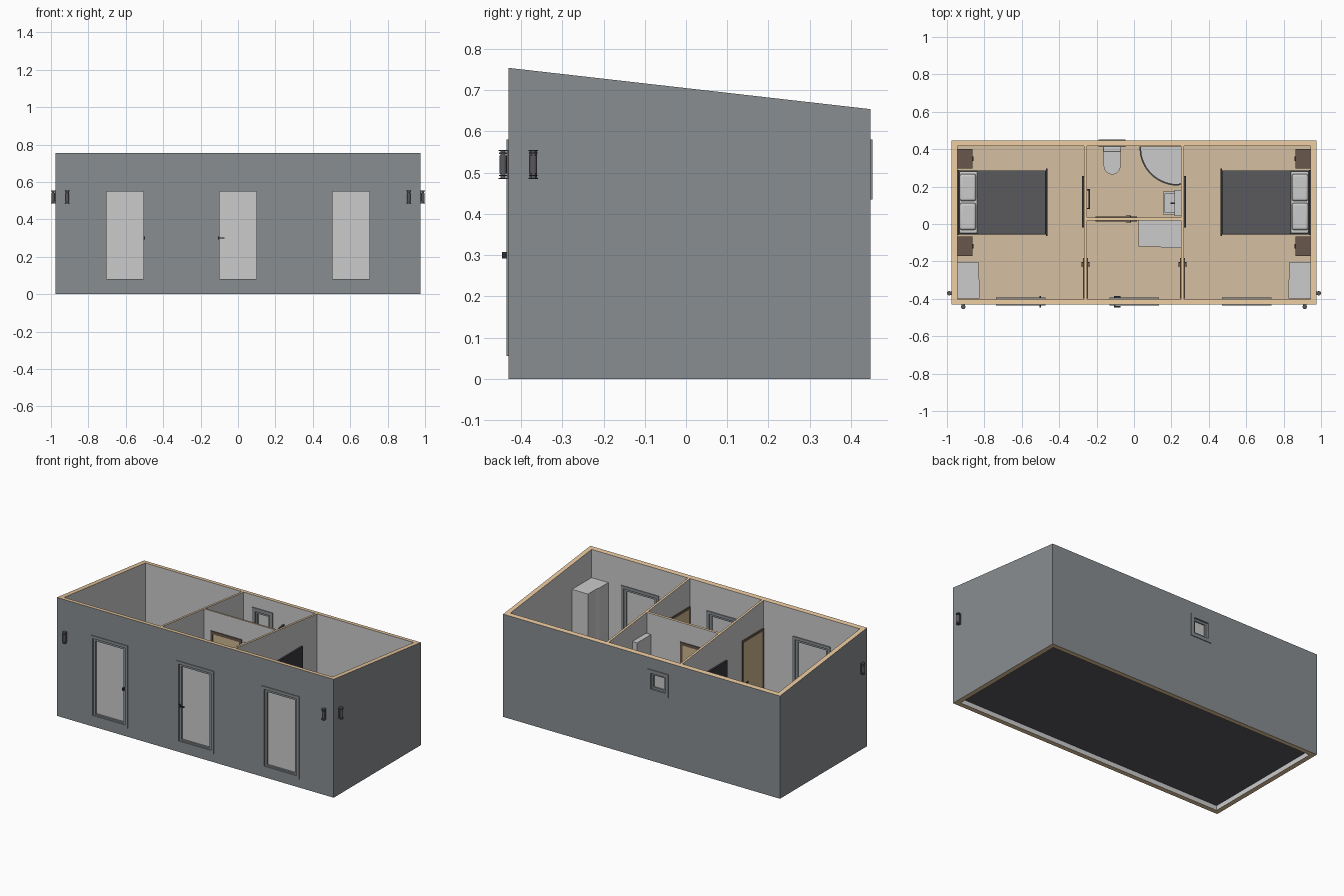
import bpy, bmesh, math
from mathutils import Matrix

if "Cube" in bpy.data.objects:
    bpy.data.objects.remove(bpy.data.objects["Cube"])


def material(name, rgb):
    m = bpy.data.materials.new(name)
    m.diffuse_color = (*rgb, 1)
    m.use_nodes = True
    m.node_tree.nodes["Principled BSDF"].inputs["Base Color"].default_value = m.diffuse_color
    return m


SLATE = material("slate_cladding", (0.25, 0.27, 0.28))
WOOD = material("timber_core", (0.80, 0.57, 0.34))
FLOOR = material("floor_boards", (0.66, 0.52, 0.36))
DARK = material("dark_grey", (0.10, 0.10, 0.11))
BLACK = material("black_metal", (0.04, 0.04, 0.045))
BROWN = material("brown_wood", (0.14, 0.095, 0.07))
DOOR = material("door_wood", (0.62, 0.47, 0.28))

FLOOR_Z = 0.045


def top_z(y):
    return 0.754 - 0.114 * (y + 0.43)


def smooth(ob):
    bpy.ops.object.select_all(action='DESELECT')
    ob.select_set(True)
    bpy.context.view_layer.objects.active = ob
    bpy.ops.object.shade_smooth_by_angle(angle=math.radians(40))


def finish(name, bm, mat=None):
    bmesh.ops.recalc_face_normals(bm, faces=bm.faces)
    me = bpy.data.meshes.new(name)
    bm.to_mesh(me)
    bm.free()
    ob = bpy.data.objects.new(name, me)
    bpy.context.collection.objects.link(ob)
    if mat:
        me.materials.append(mat)
    return ob


def boxes(name, specs, mat=None, bevel=0, sx=1):
    """One object from several (x0, x1, y0, y1, z0, z1) boxes; sx=-1 mirrors in x."""
    bm = bmesh.new()
    for x0, x1, y0, y1, z0, z1 in specs:
        m = Matrix.Translation((sx * (x0 + x1) / 2, (y0 + y1) / 2, (z0 + z1) / 2))
        bmesh.ops.create_cube(bm, size=1, matrix=m @ Matrix.Diagonal((abs(x1 - x0), abs(y1 - y0), abs(z1 - z0), 1)))
    ob = finish(name, bm, mat)
    if bevel:
        b = ob.modifiers.new("bevel", 'BEVEL')
        b.width, b.segments = bevel, 4
        smooth(ob)
    return ob


def prism(name, pts, z0, z1, mat=None):
    """Extruded plan outline; z1 may be a function of y."""
    bm = bmesh.new()
    up = z1 if callable(z1) else (lambda y: z1)
    lo = [bm.verts.new((x, y, z0)) for x, y in pts]
    hi = [bm.verts.new((x, y, up(y))) for x, y in pts]
    bm.faces.new(lo)
    bm.faces.new(hi)
    for i in range(len(pts)):
        j = (i + 1) % len(pts)
        bm.faces.new((lo[i], lo[j], hi[j], hi[i]))
    ob = finish(name, bm, mat)
    smooth(ob)
    return ob


def rect(x0, x1, y0, y1):
    return [(x0, y0), (x1, y0), (x1, y1), (x0, y1)]


def arc(cx, cy, rx, ry, a0, a1, n=16):
    return [(cx + rx * math.cos(math.radians(a0 + (a1 - a0) * i / n)),
             cy + ry * math.sin(math.radians(a0 + (a1 - a0) * i / n))) for i in range(n + 1)]


def frame(x0, x1, z0, z1, w, y0, y1):
    return [(x0, x0 + w, y0, y1, z0, z1), (x1 - w, x1, y0, y1, z0, z1),
            (x0 + w, x1 - w, y0, y1, z1 - w, z1), (x0 + w, x1 - w, y0, y1, z0, z0 + w)]


# outer wall ring: cladding outside, plaster inside, timber on top and bottom edges
bm = bmesh.new()
rings = []
for pts in (rect(-0.975, 0.975, -0.43, 0.447), rect(-0.945, 0.945, -0.40, 0.417)):
    rings.append(([bm.verts.new((x, y, 0)) for x, y in pts],
                  [bm.verts.new((x, y, top_z(y))) for x, y in pts]))
(ob_, ot), (ib, it) = rings
for i in range(4):
    j = (i + 1) % 4
    for quad, idx in (((ob_[i], ob_[j], ot[j], ot[i]), 0), ((ib[i], ib[j], it[j], it[i]), 1),
                      ((ot[i], ot[j], it[j], it[i]), 2), ((ob_[i], ob_[j], ib[j], ib[i]), 2)):
        bm.faces.new(quad).material_index = idx
walls = finish("outer_walls", bm)
for m in (SLATE, None, WOOD):
    walls.data.materials.append(m)

# openings for three glazed doors and the back window
DOORS = (-0.605, 0.001, 0.603)
cuts = [(x - 0.115, x + 0.115, -0.5, -0.35, 0.065, 0.565) for x in DOORS]
cuts.append((-0.17, -0.066, 0.37, 0.5, 0.455, 0.56))
cutter = boxes("opening_cutter", cuts)
cutter.hide_render = True
mod = walls.modifiers.new("openings", 'BOOLEAN')
mod.operation, mod.object, mod.solver = 'DIFFERENCE', cutter, 'EXACT'
bpy.context.view_layer.objects.active = walls
bpy.ops.object.modifier_apply(modifier=mod.name)
bpy.data.objects.remove(cutter)

# floor
boxes("floor_base", [(-0.945, 0.945, -0.40, 0.417, 0.03, 0.04)], DARK)
boxes("floor_boards", [(-0.945, 0.945, -0.40, 0.417, 0.04, FLOOR_Z)], FLOOR)

# glazed doors and window
for i, x in enumerate(DOORS):
    boxes(f"door_frame_{i}", frame(x - 0.1325, x + 0.1325, 0.055, 0.58, 0.018, -0.435, -0.394)
          + frame(x - 0.115, x + 0.115, 0.066, 0.564, 0.016, -0.428, -0.402), SLATE)
    boxes(f"door_glass_{i}", [(x - 0.10, x + 0.10, -0.416, -0.410, 0.08, 0.55)])
    hx, s = (x + 0.104, -1) if i == 0 else (x - 0.104, 1)
    if i < 2:
        reach = 0.004 if i == 0 else 0.032
        for y0, y1, k in ((-0.446, -0.428, -0.442), (-0.402, -0.384, -0.388)):
            boxes(f"door_handle_{i}", [(hx - 0.004, hx + 0.004, y0, y1, 0.292, 0.308),
                                       tuple(sorted((hx, hx + s * reach))) + (k - 0.004, k + 0.004, 0.297, 0.303)], BLACK)
boxes("window_frame", frame(-0.191, -0.045, 0.435, 0.58, 0.022, 0.412, 0.452)
      + frame(-0.17, -0.066, 0.456, 0.559, 0.014, 0.42, 0.44), SLATE)
boxes("window_glass", [(-0.157, -0.079, 0.427, 0.432, 0.469, 0.546)])


# interior partitions with timber top edges
def partition(name, x0, x1, y0, y1):
    ob = prism(name, rect(x0, x1, y0, y1), FLOOR_Z, top_z)
    ob.data.materials.append(None)
    ob.data.materials.append(WOOD)
    for f in ob.data.polygons:
        f.material_index = int(f.normal.z > 0.5)


partition("partition_left", -0.266, -0.252, -0.40, 0.417)
partition("partition_right", 0.252, 0.266, -0.40, 0.417)
partition("partition_bath", -0.252, 0.252, 0.02, 0.034)

# wooden interior doors: casing, leaf and lever
for s, n in ((-1, "left"), (1, "right")):
    boxes(f"inner_door_{n}", [(0.248, 0.270, -0.385, -0.195, FLOOR_Z, 0.56)], DOOR, sx=s)
    boxes(f"inner_casing_{n}", [(0.246, 0.272, -0.398, -0.383, FLOOR_Z, 0.575),
                                (0.246, 0.272, -0.197, -0.182, FLOOR_Z, 0.575),
                                (0.246, 0.272, -0.383, -0.197, 0.56, 0.575)], BROWN, sx=s)
    boxes(f"inner_lever_{n}", [(0.238, 0.280, -0.208, -0.202, 0.297, 0.303),
                               (0.238, 0.243, -0.23, -0.202, 0.297, 0.303),
                               (0.275, 0.280, -0.23, -0.202, 0.297, 0.303)], BLACK, sx=s)
boxes("bath_door", [(-0.19, 0.0, 0.016, 0.038, FLOOR_Z, 0.56)], DOOR)
boxes("bath_casing", [(-0.205, -0.188, 0.014, 0.040, FLOOR_Z, 0.578), (-0.002, 0.015, 0.014, 0.040, FLOOR_Z, 0.578),
                      (-0.188, -0.002, 0.014, 0.040, 0.56, 0.578)], BROWN)
boxes("bath_lever", [(-0.022, -0.016, 0.008, 0.046, 0.297, 0.303), (-0.044, -0.016, 0.008, 0.012, 0.297, 0.303),
                     (-0.044, -0.016, 0.042, 0.046, 0.297, 0.303)], BLACK)

# two mirrored bedrooms
for s, n in ((-1, "left"), (1, "right")):
    boxes(f"bed_frame_{n}", [(0.47, 0.94, -0.055, 0.285, 0.065, 0.105), (0.935, 0.944, -0.06, 0.29, FLOOR_Z, 0.25),
                             (0.463, 0.470, -0.064, 0.296, FLOOR_Z, 0.15)], BLACK, sx=s)
    boxes(f"mattress_{n}", [(0.472, 0.934, -0.05, 0.28, 0.105, 0.15)], bevel=0.008, sx=s)
    boxes(f"blanket_{n}", [(0.471, 0.84, -0.056, 0.287, 0.10, 0.156)], DARK, bevel=0.006, sx=s)
    for k, y in enumerate((0.04, 0.195)):
        boxes(f"pillow_{n}_{k}", [(0.845, 0.932, y - 0.073, y + 0.073, 0.148, 0.18)], bevel=0.014, sx=s)
    for k, y in enumerate((-0.12, 0.35)):
        boxes(f"nightstand_{n}_{k}", [(0.863, 0.944, y - 0.052, y + 0.052, FLOOR_Z, 0.15)], BROWN, sx=s)
        boxes(f"nightstand_knob_{n}_{k}", [(0.857, 0.863, y - 0.012, y + 0.012, 0.105, 0.111)], BLACK, sx=s)
    prism(f"wardrobe_{n}", [(s * x, y) for x, y in
                            ((0.944, -0.398), (0.826, -0.398), (0.826, -0.30), (0.832, -0.29), (0.832, -0.202), (0.944, -0.202))],
          FLOOR_Z, 0.572)
    boxes(f"wall_screen_{n}", [(0.267, 0.279, -0.02, 0.257, 0.36, 0.515)], BLACK, sx=s)
prism("hall_cupboard", [(0.025, 0.019), (0.025, -0.12), (0.14, -0.12), (0.15, -0.128), (0.251, -0.128), (0.251, 0.019)],
      FLOOR_Z, 0.565)

# corner shower: tray, curved glass, rails
curve = [(0.25, 0.21)] + arc(0.235, 0.405, 0.205, 0.20, 270, 180)
prism("shower_tray", curve + [(0.03, 0.415), (0.25, 0.415)], FLOOR_Z, 0.075)
for name, w, z0, z1, mat in (("shower_glass", 0.003, 0.075, 0.525, None),
                             ("shower_rail_low", 0.008, 0.075, 0.085, DARK), ("shower_rail_high", 0.008, 0.52, 0.53, DARK)):
    inner = [(0.25, 0.21 + w)] + arc(0.235, 0.405, 0.205 - w, 0.20 - w, 270, 180)
    prism(name, curve + [(0.03, 0.415), (0.03 + w, 0.415)] + inner[::-1], z0, z1, mat)

# toilet
bowl = arc(-0.117, 0.31, 0.045, 0.045, 180, 360) + [(-0.072, 0.39), (-0.162, 0.39)]
prism("toilet_pedestal", [(-0.117 + (x + 0.117) * 0.7, 0.39 + (y - 0.39) * 0.8) for x, y in bowl], FLOOR_Z, 0.12)
prism("toilet_seat", bowl, 0.12, 0.15)
boxes("toilet_tank", [(-0.165, -0.069, 0.385, 0.416, 0.12, 0.245)], bevel=0.006)

# vanity basin, mirror cabinet, tap and towel rail
boxes("basin", frame(0.155, 0.25, 0.05, 0.175, 0.012, 0.20, 0.225), None).data.transform(
    Matrix(((1, 0, 0, 0), (0, 0, 1, 0), (0, 1, 0, 0), (0, 0, 0, 1))))
boxes("basin_bottom", [(0.157, 0.25, 0.052, 0.173, 0.195, 0.203)])
boxes("vanity", [(0.165, 0.25, 0.055, 0.17, FLOOR_Z, 0.195)])
boxes("tap", [(0.222, 0.23, 0.108, 0.116, 0.2, 0.25), (0.195, 0.23, 0.108, 0.116, 0.245, 0.252)], BLACK)
boxes("mirror_cabinet", [(0.217, 0.251, 0.042, 0.182, 0.42, 0.572)])
boxes("towel_rail", [(-0.243, -0.237, y, y + 0.006, 0.25, 0.48) for y in (0.08, 0.18)]
      + [(-0.243, -0.235, 0.08, 0.186, 0.26 + 0.03 * i, 0.27 + 0.03 * i) for i in range(8)]
      + [(-0.252, -0.24, y, y + 0.006, z, z + 0.006) for y in (0.08, 0.18) for z in (0.27, 0.45)], BLACK)


# outside wall lamps
def lamp(name, x, y, turn):
    bm = bmesh.new()
    for z, r, h in ((0, 0.009, 0.044), (0, 0.006, 0.066), (0.034, 0.0115, 0.003), (-0.034, 0.0115, 0.003),
                    (0.027, 0.0105, 0.003), (-0.027, 0.0105, 0.003)):
        bmesh.ops.create_cone(bm, cap_ends=True, segments=20, radius1=r, radius2=r, depth=h,
                              matrix=Matrix.Translation((0, -0.0135, z)))
    bmesh.ops.create_cube(bm, size=1, matrix=Matrix.Translation((0, -0.002, 0)) @ Matrix.Diagonal((0.018, 0.006, 0.07, 1)))
    bmesh.ops.transform(bm, verts=bm.verts, matrix=Matrix.Translation((x, y, 0.52)) @ Matrix.Rotation(turn, 4, 'Z'))
    smooth(finish(name, bm, DARK))


for s, n in ((-1, "left"), (1, "right")):
    lamp(f"front_lamp_{n}", s * 0.913, -0.43, 0)
    lamp(f"side_lamp_{n}", s * 0.975, -0.37, s * math.pi / 2)
